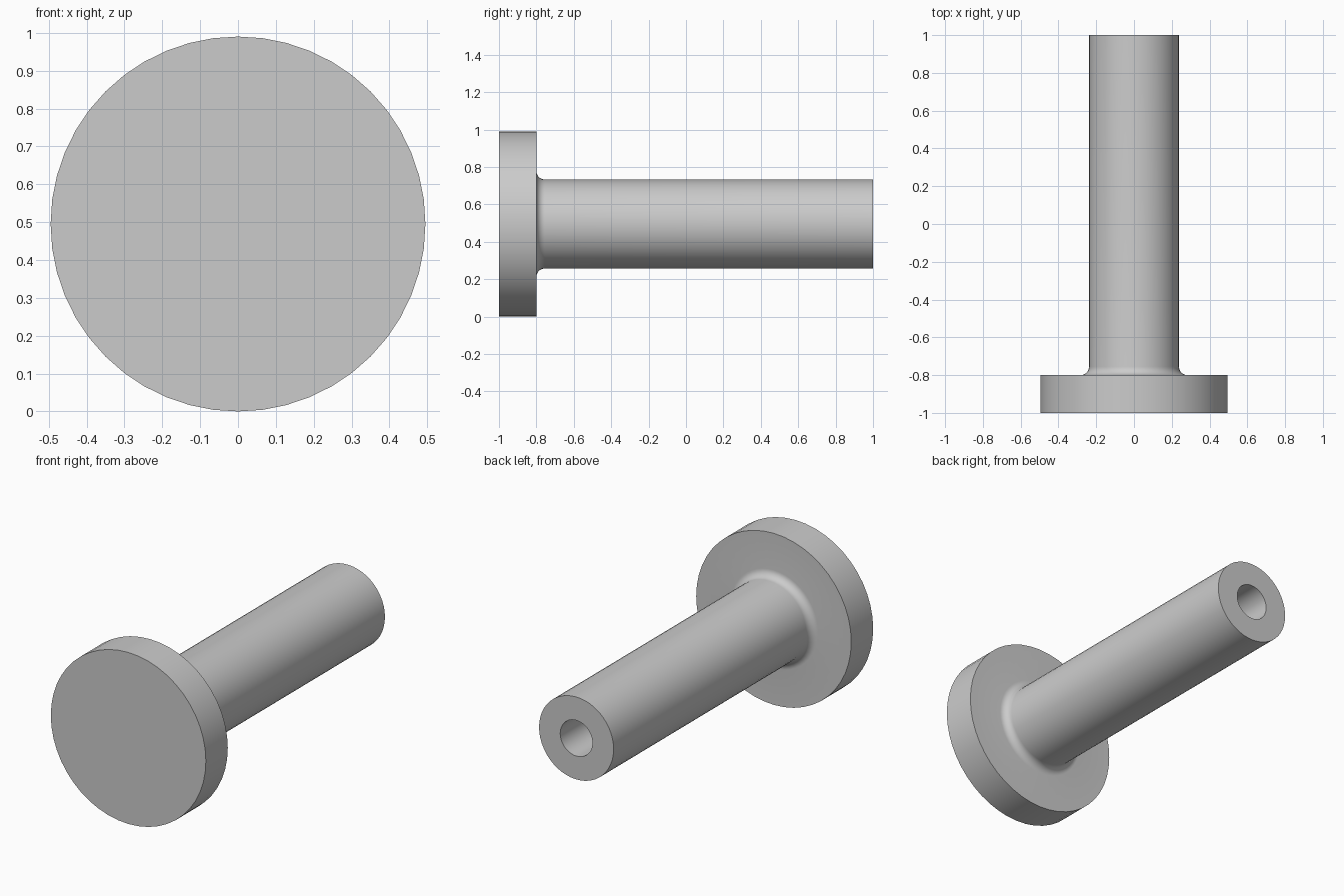
import bpy, bmesh, math
from mathutils import Matrix, Vector

cube = bpy.data.objects.get("Cube")
if cube:
    bpy.data.objects.remove(cube, do_unlink=True)

SIDES = 48
HEAD_R, SHAFT_R, BORE_R, FILLET = 0.495, 0.238, 0.103, 0.045
FRONT, HEAD_BACK, END, BORE_BOTTOM = -1.0, -0.8, 1.0, 0.2

# Plain grey material
grey = bpy.data.materials.new("plain grey")
grey.use_nodes = True
colour = (0.6, 0.6, 0.6, 1)
grey.diffuse_color = colour
grey.node_tree.nodes["Principled BSDF"].inputs["Base Color"].default_value = colour

# Half profile as (radius, y): head, concave fillet, shaft, blind bore
profile = [(0, FRONT), (HEAD_R, FRONT), (HEAD_R, HEAD_BACK)]
for i in range(9):
    a = math.pi / 2 * i / 8
    profile.append((SHAFT_R + FILLET * (1 - math.sin(a)),
                    HEAD_BACK + FILLET * (1 - math.cos(a))))
profile += [(SHAFT_R, END), (BORE_R, END), (BORE_R, BORE_BOTTOM), (0, BORE_BOTTOM)]

# Spin the profile around the y axis
bm = bmesh.new()
verts = [bm.verts.new((0, y, r)) for r, y in profile]
edges = [bm.edges.new(pair) for pair in zip(verts, verts[1:])]
bmesh.ops.spin(bm, geom=verts + edges, cent=(0, 0, 0), axis=(0, 1, 0),
               angle=math.tau, steps=SIDES, use_merge=True)
bmesh.ops.remove_doubles(bm, verts=bm.verts, dist=0.0001)
bmesh.ops.recalc_face_normals(bm, faces=bm.faces)
bmesh.ops.translate(bm, verts=bm.verts, vec=(0, 0, HEAD_R))

mesh = bpy.data.meshes.new("flanged_pin")
bm.to_mesh(mesh)
bm.free()
mesh.materials.append(grey)
pin = bpy.data.objects.new("flanged_pin", mesh)
bpy.context.collection.objects.link(pin)

# Smooth round walls with sharp rims
bpy.ops.object.select_all(action="DESELECT")
pin.select_set(True)
bpy.context.view_layer.objects.active = pin
bpy.ops.object.shade_smooth_by_angle(angle=math.radians(30))
